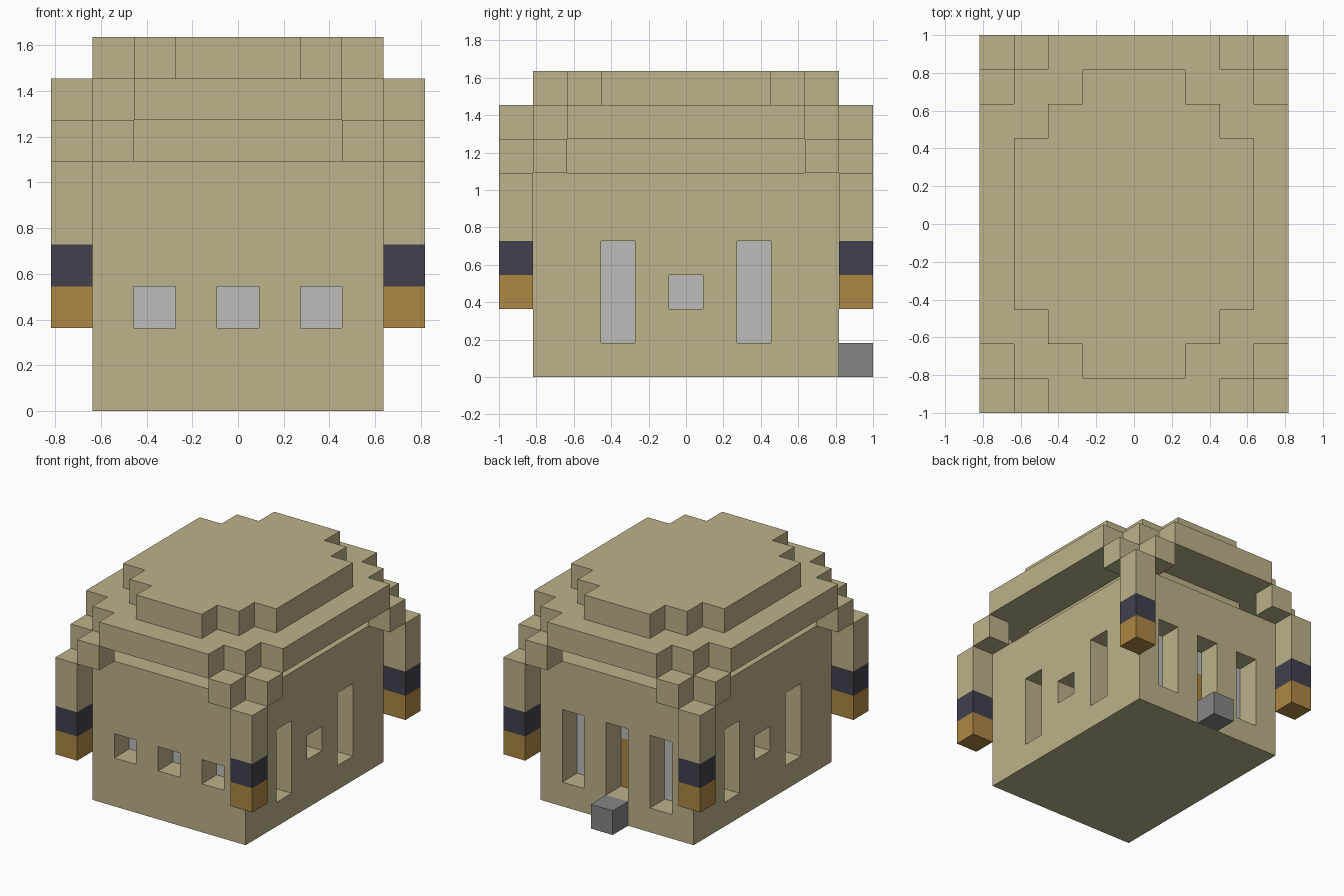
import bpy, bmesh
from mathutils import Vector

U = 2 / 11  # edge of one building block

cube = bpy.data.objects.get("Cube")
if cube:
    bpy.data.objects.remove(cube, do_unlink=True)


def material(name, hex_code):
    def linear(c):
        return c / 12.92 if c <= 0.04045 else ((c + 0.055) / 1.055) ** 2.4
    rgba = [linear(b / 255) for b in bytes.fromhex(hex_code)] + [1]
    mat = bpy.data.materials.new(name)
    mat.use_nodes = True
    mat.diffuse_color = rgba
    bsdf = next(n for n in mat.node_tree.nodes if n.type == 'BSDF_PRINCIPLED')
    bsdf.inputs["Base Color"].default_value = rgba
    return mat


sandstone = material("sandstone", "BDB28A")
dark_slate = material("dark_slate", "41404D")
amber_wood = material("amber_wood", "AE8743")
pale_glass = material("pale_glass", "BCBEBB")
step_stone = material("step_stone", "868686")


def add_box(bm, lo, hi):
    """Box between two corners given in block units."""
    lo, hi = Vector(lo), Vector(hi)
    verts = bmesh.ops.create_cube(bm, size=1)["verts"]
    for v in verts:
        v.co = U * ((lo + hi) / 2 + v.co * (hi - lo))


def finish(bm, name, *mats):
    bmesh.ops.recalc_face_normals(bm, faces=bm.faces)
    mesh = bpy.data.meshes.new(name)
    bm.to_mesh(mesh)
    bm.free()
    for m in mats:
        mesh.materials.append(m)
    obj = bpy.data.objects.new(name, mesh)
    bpy.context.collection.objects.link(obj)
    return obj


def boxes(name, mat, *pairs):
    bm = bmesh.new()
    for lo, hi in pairs:
        add_box(bm, lo, hi)
    return finish(bm, name, mat)


def stepped_slab(name, hx, hy, z):
    """One block thick slab whose corners go in by two steps."""
    quarter = [(hx, hy - 2), (hx - 1, hy - 2), (hx - 1, hy - 1),
               (hx - 2, hy - 1), (hx - 2, hy)]
    outline = []
    for sx, sy in ((1, 1), (-1, 1), (-1, -1), (1, -1)):
        points = [(x * sx, y * sy) for x, y in quarter]
        outline += points if sx * sy > 0 else points[::-1]
    bm = bmesh.new()
    face = bm.faces.new([bm.verts.new((x * U, y * U, z * U)) for x, y in outline])
    top = bmesh.ops.extrude_face_region(bm, geom=[face])["geom"]
    bmesh.ops.translate(bm, vec=(0, 0, U),
                        verts=[g for g in top if isinstance(g, bmesh.types.BMVert)])
    return finish(bm, name, sandstone)


# Window openings: wall axis, side, position along the wall, bottom, top
openings = []
for p in (-2, 0, 2):
    openings.append(("y", -1, p, 2, 3))
    openings.append(("y", 1, p, 1, 4))
    for side in (-1, 1):
        openings.append(("x", side, p, *((2, 3) if p == 0 else (1, 4))))


def wall_box(axis, side, p, bottom, top, inner, outer):
    """Corners of a box set in a wall between two distances from the centre."""
    near, far = sorted((side * inner, side * outer))
    if axis == "x":
        return (near, p - .5, bottom), (far, p + .5, top)
    return (p - .5, near, bottom), (p + .5, far, top)


def wall_depth(axis):
    return 2.5 if axis == "x" else 3.5


# Main hall with the openings cut one block deep
hall = boxes("hall_walls", sandstone, ((-3.5, -4.5, 0), (3.5, 4.5, 6)))
cutter = boxes("opening_cutter", sandstone,
               *[wall_box(*o, wall_depth(o[0]), wall_depth(o[0]) + 1.5) for o in openings])
cutter.hide_render = True
cut = hall.modifiers.new("openings", 'BOOLEAN')
cut.operation = 'DIFFERENCE'
cut.solver = 'EXACT'
cut.object = cutter
bpy.context.view_layer.objects.active = hall
bpy.ops.object.modifier_apply(modifier=cut.name)
bpy.data.objects.remove(cutter, do_unlink=True)

# Thin panes and door at the back of the openings
panes = []
for axis, side, p, bottom, top in openings:
    if (axis, side, p) == ("y", 1, 0):
        bottom = 3
    d = wall_depth(axis)
    panes.append(wall_box(axis, side, p, bottom, top, d, d + .03))
boxes("window_panes", pale_glass, *panes)
boxes("back_door", amber_wood, wall_box("y", 1, 0, 1, 3, 3.5, 3.53))
boxes("door_step", step_stone, ((-.5, 4.5, 0), (.5, 5.5, 1)))

# Hanging corner posts with coloured bands, and the brackets above them
for sx, x_name in ((1, "left"), (-1, "right")):
    for sy, y_name in ((1, "back"), (-1, "front")):
        def block(x, y, z0, z1):
            cx, cy = x * sx, y * sy
            return (cx - .5, cy - .5, z0), (cx + .5, cy + .5, z1)
        corner = f"{y_name}_{x_name}"
        boxes(corner + "_post_tip", amber_wood, block(4, 5, 2, 3))
        boxes(corner + "_post_band", dark_slate, block(4, 5, 3, 4))
        boxes(corner + "_post", sandstone, block(4, 5, 4, 6))
        boxes(corner + "_brackets", sandstone, block(3, 5, 6, 7), block(4, 4, 6, 7))

# Recessed storey and stepped roof
boxes("recessed_storey", sandstone, ((-2.5, -3.5, 6), (2.5, 3.5, 7)))
stepped_slab("roof_eaves", 4.5, 5.5, 7)
stepped_slab("roof_crown", 3.5, 4.5, 8)
